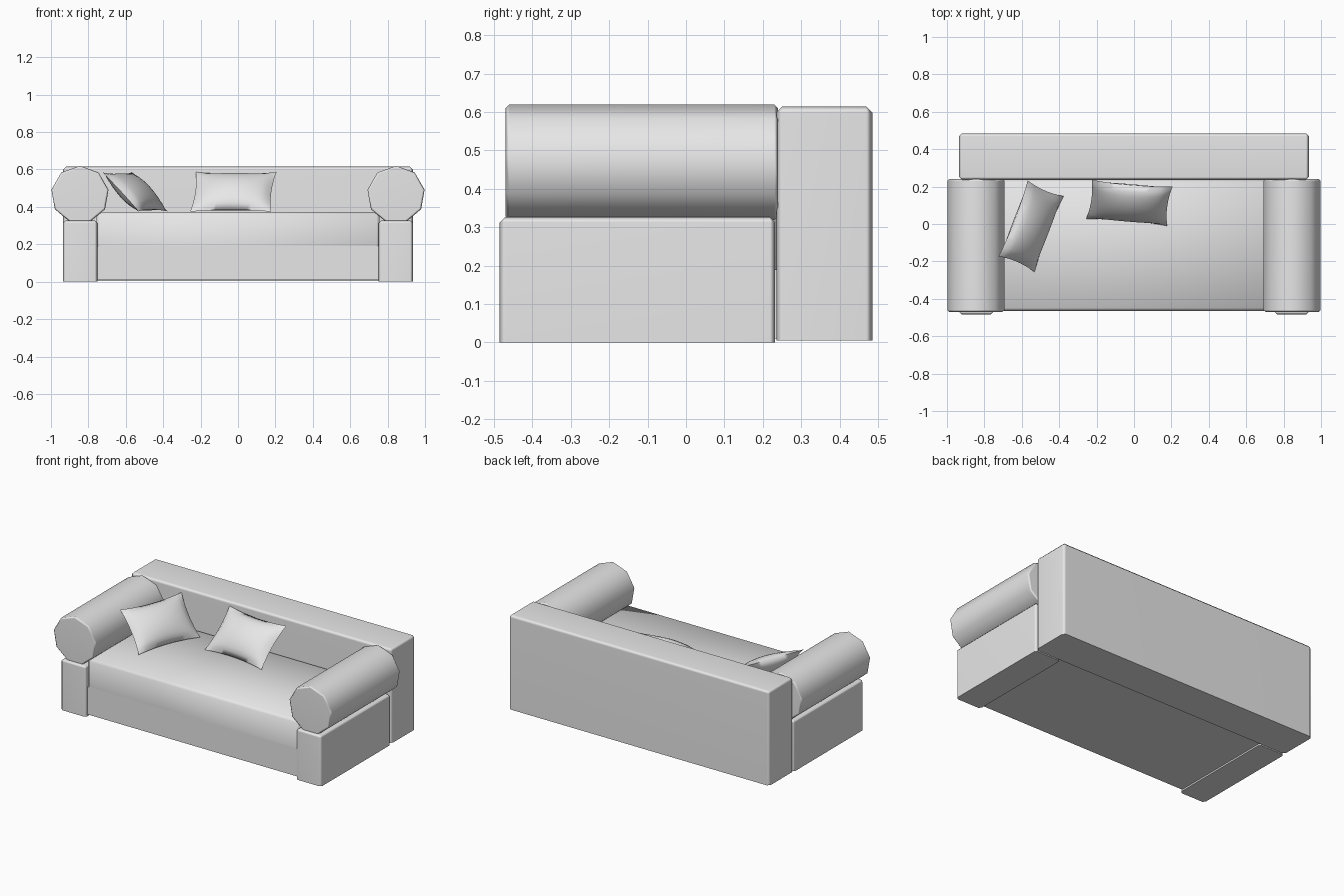
import bpy, bmesh, math
from mathutils import Vector, Matrix

cube = bpy.data.objects.get("Cube")
if cube:
    bpy.data.objects.remove(cube, do_unlink=True)

GREY = (0.8, 0.8, 0.8, 1)
fabric = bpy.data.materials.new("grey_fabric")
fabric.use_nodes = True
fabric.diffuse_color = GREY
fabric.node_tree.nodes["Principled BSDF"].inputs["Base Color"].default_value = GREY


def finish(bm, name, angle=50, weighted=False):
    """Turn a bmesh into a shaded object with the fabric material."""
    bmesh.ops.recalc_face_normals(bm, faces=bm.faces)
    mesh = bpy.data.meshes.new(name)
    bm.to_mesh(mesh)
    bm.free()
    mesh.materials.append(fabric)
    obj = bpy.data.objects.new(name, mesh)
    bpy.context.collection.objects.link(obj)
    bpy.ops.object.select_all(action='DESELECT')
    obj.select_set(True)
    bpy.context.view_layer.objects.active = obj
    bpy.ops.object.shade_smooth_by_angle(angle=math.radians(angle))
    if weighted:
        mod = obj.modifiers.new("weighted_normals", 'WEIGHTED_NORMAL')
        mod.keep_sharp = True
    return obj


def box(name, low, high, chamfer=0.0, weighted=True):
    """Box between two corners, chamfered everywhere but around the bottom."""
    low, high = Vector(low), Vector(high)
    bm = bmesh.new()
    bmesh.ops.create_cube(bm, size=1)
    for v in bm.verts:
        v.co = (low + high) / 2 + v.co * (high - low)
    if chamfer:
        edges = [e for e in bm.edges if max(v.co.z for v in e.verts) > low.z + 0.01]
        bmesh.ops.bevel(bm, geom=edges, offset=chamfer, segments=1, affect='EDGES')
    return finish(bm, name, weighted=weighted)


def arm_roll(name, x):
    """Nine-sided bolster lying along y with one corner pointing up."""
    bm = bmesh.new()
    bmesh.ops.create_cone(bm, cap_ends=True, segments=9, radius1=0.155,
                          radius2=0.155, depth=0.71)
    top = max(bm.verts, key=lambda v: v.co.y)
    turn = math.pi / 2 - math.atan2(top.co.y, top.co.x)
    bmesh.ops.rotate(bm, verts=bm.verts, matrix=Matrix.Rotation(turn, 3, 'Z'))
    bmesh.ops.rotate(bm, verts=bm.verts, matrix=Matrix.Rotation(math.pi / 2, 3, 'X'))
    bmesh.ops.translate(bm, verts=bm.verts, vec=(x, -0.115, 0.465))
    rims = [e for e in bm.edges if abs(e.verts[0].co.y - e.verts[1].co.y) < 0.01]
    bmesh.ops.bevel(bm, geom=rims, offset=0.01, segments=1, affect='EDGES')
    return finish(bm, name, weighted=True)


def pillow(name, center, across, up, thickness=0.06, pinch=0.1):
    """Stuffed cushion with pulled-out corners, spanned by two half axes."""
    center, across, up = Vector(center), Vector(across), Vector(up)
    normal = across.cross(up).normalized()
    bm = bmesh.new()
    for side in (1, -1):
        grid = bmesh.ops.create_grid(bm, x_segments=16, y_segments=12, size=1)
        for v in grid["verts"]:
            a, b = v.co.x, v.co.y
            fa, fb = max(0, 1 - a * a), max(0, 1 - b * b)
            v.co = (center + across * a * (1 - 0.6 * pinch * fb)
                    + up * b * (1 - pinch * fa)
                    + normal * side * thickness * (fa * fb) ** 0.6)
    bmesh.ops.remove_doubles(bm, verts=bm.verts, dist=0.0005)
    return finish(bm, name, angle=80)


# Frame and seat
box("backrest", (-0.935, 0.235, 0.005), (0.935, 0.485, 0.615), 0.016)
box("seat_base", (-0.757, -0.465, 0.01), (0.757, 0.236, 0.19))
box("seat_cushion", (-0.757, -0.465, 0.19), (0.757, 0.236, 0.372), 0.016, weighted=False)

# Arms, one on each side
for side, label in ((1, "left"), (-1, "right")):
    inner, outer = sorted((side * 0.752, side * 0.935))
    box(label + "_arm_base", (inner, -0.485, 0), (outer, 0.232, 0.327), 0.014)
    arm_roll(label + "_arm_roll", side * 0.845)

# Loose pillows
pillow("middle_pillow", (-0.025, 0.113, 0.48), (0.216, -0.018, 0), (0.015, 0.105, 0.106))
pillow("right_pillow", (-0.55, -0.012, 0.48), (0.078, 0.203, 0), (-0.096, 0.042, 0.104))
